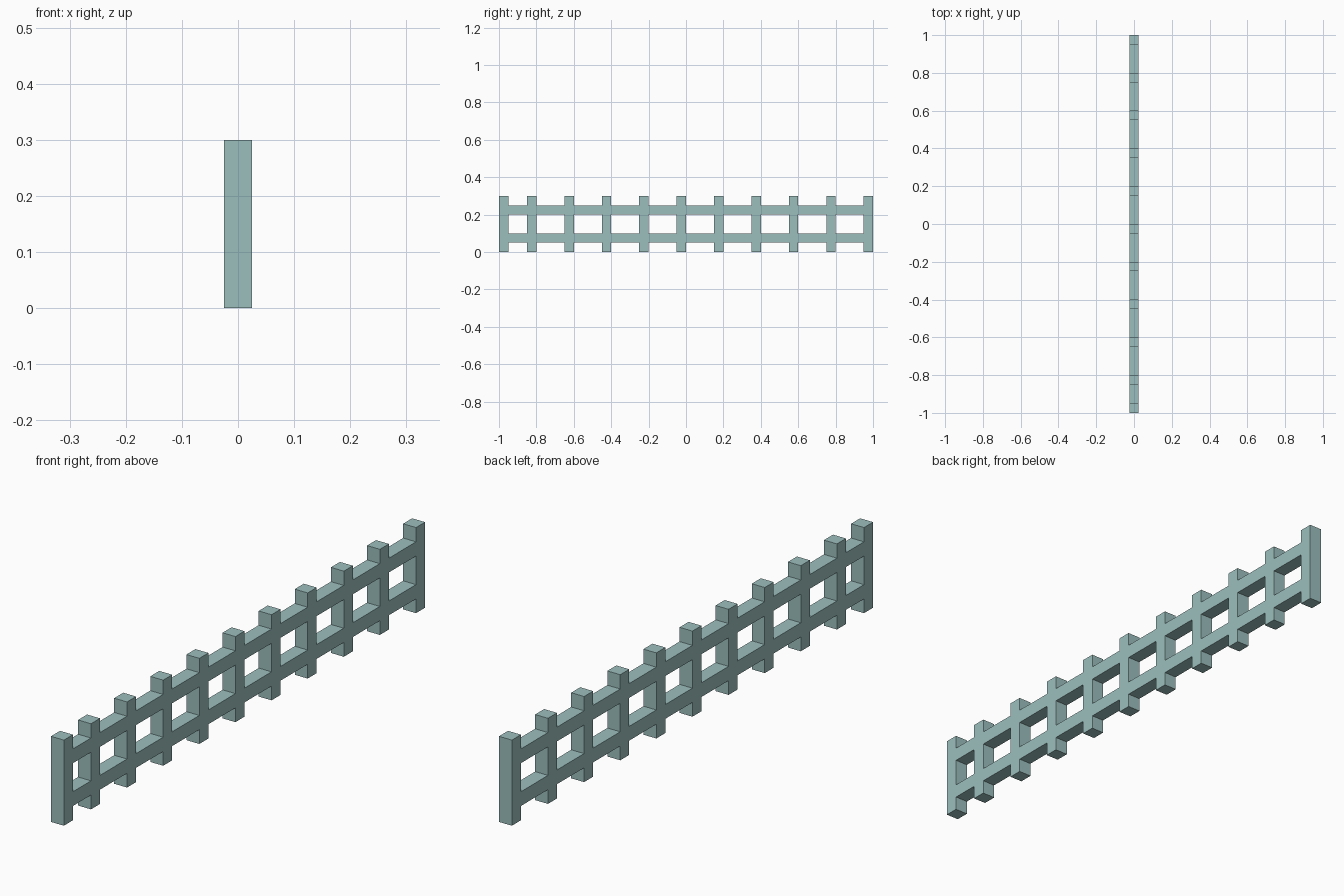
import bpy

cube = bpy.data.objects.get("Cube")
if cube:
    bpy.data.objects.remove(cube, do_unlink=True)

COLOUR = (0.33, 0.52, 0.51, 1.0)
paint = bpy.data.materials.new("pale teal")
paint.use_nodes = True
paint.diffuse_color = COLOUR
paint.node_tree.nodes["Principled BSDF"].inputs["Base Color"].default_value = COLOUR

T = 0.05  # timber thickness


def beam(name, y0, y1, z0, z1):
    """Flat-shaded square timber centred on x = 0."""
    bpy.ops.mesh.primitive_cube_add(size=1, location=(0, (y0 + y1) / 2, (z0 + z1) / 2))
    obj = bpy.context.object
    obj.name = name
    obj.scale = (T, y1 - y0, z1 - z0)
    bpy.ops.object.transform_apply(location=False, rotation=False, scale=True)
    obj.data.materials.append(paint)
    return obj


# Posts: one at the front end, then ten evenly spaced to the back end
post_starts = [-1.0] + [-0.85 + 0.2 * i for i in range(10)]
for i, y in enumerate(post_starts):
    beam(f"post_{i + 1}", y, y + T, 0.0, 0.3)

# Rails: flush lengths fitted between neighbouring posts
for rail, z in (("lower_rail", 0.05), ("upper_rail", 0.2)):
    for i, (a, b) in enumerate(zip(post_starts, post_starts[1:])):
        beam(f"{rail}_{i + 1}", a + T, b, z, z + T)
